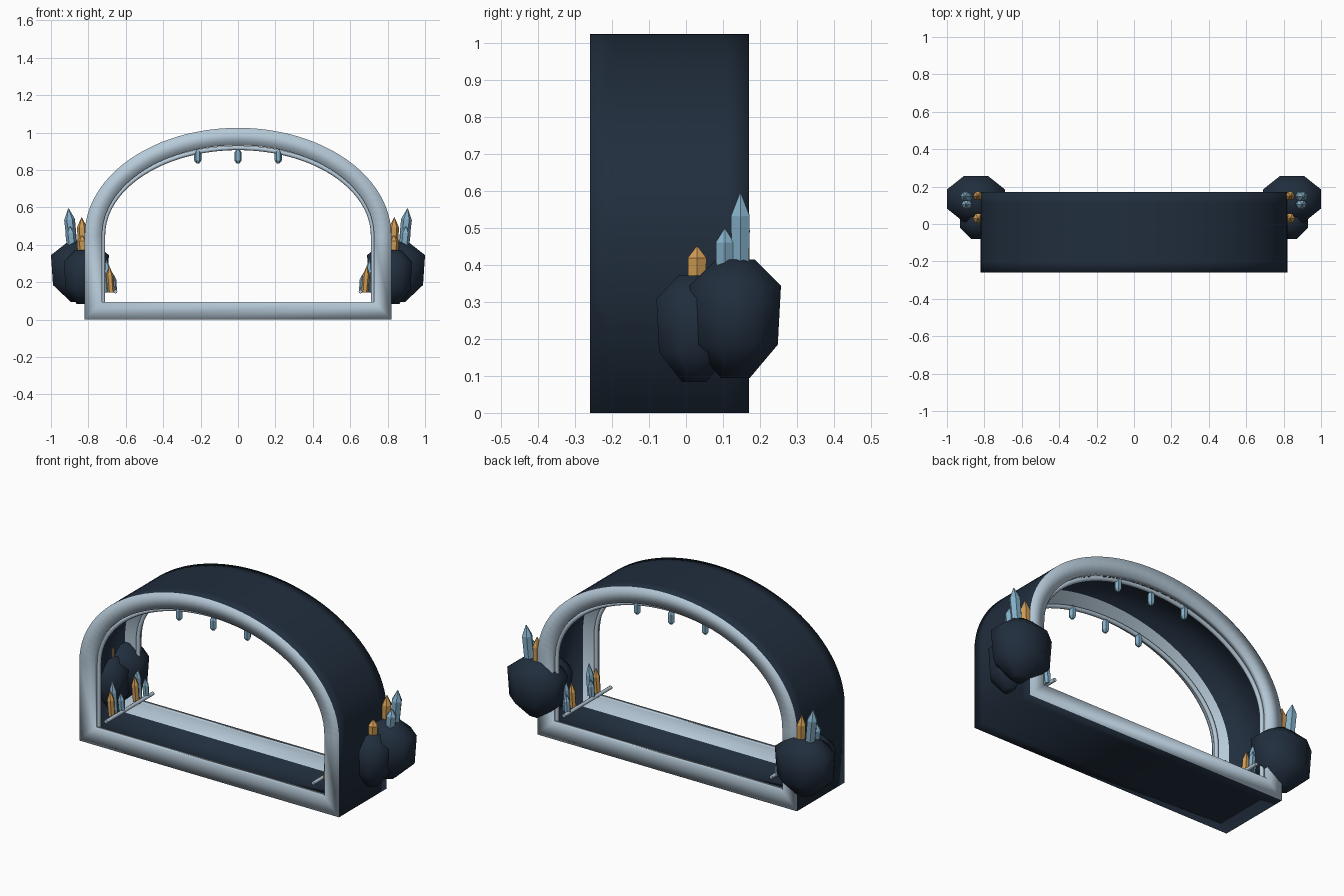
import bpy, bmesh, math
from mathutils import Matrix

old = bpy.data.objects.get("Cube")
if old:
    bpy.data.objects.remove(old)


def material(name, rgb):
    m = bpy.data.materials.new(name)
    m.use_nodes = True
    m.diffuse_color = (*rgb, 1)
    m.node_tree.nodes["Principled BSDF"].inputs["Base Color"].default_value = (*rgb, 1)
    return m


NAVY = material("dark_navy_stone", (0.015, 0.027, 0.047))
STEEL = material("pale_steel", (0.47, 0.59, 0.69))
BLUE = material("ice_blue_crystal", (0.23, 0.43, 0.58))
AMBER = material("amber_crystal", (0.62, 0.33, 0.09))

HALF_WIDTH, SPRING, RISE = 0.82, 0.45, 0.575
FRONT, BACK = -0.26, 0.17


def finish(name, bm, mats, smooth):
    bmesh.ops.recalc_face_normals(bm, faces=bm.faces[:])
    for f in bm.faces:
        f.smooth = smooth
    mesh = bpy.data.meshes.new(name)
    bm.to_mesh(mesh)
    bm.free()
    for m in mats:
        mesh.materials.append(m)
    ob = bpy.data.objects.new(name, mesh)
    bpy.context.collection.objects.link(ob)


def arch_points(a, b, steps=48):
    """Half ellipse from the +x spring line over to the -x one."""
    return [(a * math.cos(math.pi * i / steps), SPRING + b * math.sin(math.pi * i / steps))
            for i in range(steps + 1)]


def closed_profile(inset):
    a = HALF_WIDTH - inset
    return [(a, inset)] + arch_points(a, RISE - inset) + [(-a, inset)]


# Thin arch shell with a raised rim at both openings, swept around the outline
def arch_shell():
    lip, wall, depth, band = 0.093, 0.012, 0.035, 0.06
    # inset, y, material of the strip that follows
    section = [(0, FRONT, 1), (lip, FRONT, 1), (lip, FRONT + depth, 1),
               (wall, FRONT + depth, 0), (wall, BACK - depth, 1),
               (lip, BACK - depth, 1), (lip, BACK, 1), (0, BACK, 0),
               (0, BACK - band, 0), (0, FRONT + band, 0)]
    bm = bmesh.new()
    rings = [[bm.verts.new((x, y, z)) for x, z in closed_profile(inset)]
             for inset, y, _ in section]
    for k, (_, _, mat) in enumerate(section):
        ra, rb = rings[k], rings[(k + 1) % len(rings)]
        for i in range(len(ra)):
            j = (i + 1) % len(ra)
            bm.faces.new((ra[i], ra[j], rb[j], rb[i])).material_index = mat
    finish("arch_shell", bm, [NAVY, STEEL], True)


def tube(name, points, radius):
    curve = bpy.data.curves.new(name, "CURVE")
    curve.dimensions = "3D"
    curve.bevel_depth = radius
    curve.bevel_resolution = 2
    curve.use_fill_caps = True
    spline = curve.splines.new("POLY")
    spline.points.add(len(points) - 1)
    for p, co in zip(spline.points, points):
        p.co = (*co, 1)
    curve.materials.append(STEEL)
    ob = bpy.data.objects.new(name, curve)
    bpy.context.collection.objects.link(ob)


def stack(levels, sides, turn=0.0):
    """Capped stack of regular polygons; levels are (height, radius)."""
    bm = bmesh.new()
    rings = []
    for h, r in levels:
        angles = [turn + math.tau * k / sides for k in range(sides)]
        rings.append([bm.verts.new((r * math.cos(t), r * math.sin(t), h)) for t in angles])
    for a, b in zip(rings, rings[1:]):
        for k in range(sides):
            j = (k + 1) % sides
            bm.faces.new((a[k], a[j], b[j], b[k]))
    bm.faces.new(rings[0])
    bm.faces.new(rings[-1])
    return bm


def crystal(name, base, height, radius, mat, lean=0.0, tip=0.25, double=False):
    """Six-sided prism with a pointed top, and a tapered bottom if double."""
    levels = [(0, 0.92), (1 - tip, 1.0), (1, 0.08)]
    if double:
        levels = [(0, 0.4), (tip, 1.0), (1 - tip, 1.0), (1, 0.4)]
    bm = stack([(h * height, r * radius) for h, r in levels], 6)
    bm.transform(Matrix.Translation(base) @ Matrix.Rotation(lean, 4, "Y"))
    finish(name, bm, [mat], False)


def rock(name, side, low, high):
    """Blunt eight-sided boulder filling the given box."""
    turn = math.pi / 8
    bm = stack([(0, 0.32), (0.28, 0.93), (0.78, 1.0), (1, 0.42)], 8, turn)
    reach = math.cos(turn)
    for v in bm.verts:
        share = ((v.co.x / reach + 1) / 2, (v.co.y / reach + 1) / 2, v.co.z)
        v.co = [lo + s * (hi - lo) for lo, hi, s in zip(low, high, share)]
        v.co.x *= side
    finish(name, bm, [NAVY], True)


arch_shell()

# Thin trim arches and hanging crystals at both openings
for end, y in (("front", FRONT + 0.038), ("back", BACK - 0.038)):
    foot = HALF_WIDTH - 0.098
    arc = [(x, y, z) for x, z in arch_points(foot, RISE - 0.107)]
    tube(end + "_trim_arch", [(foot, y, 0.09)] + arc + [(-foot, y, 0.09)], 0.012)
    for n, x in enumerate((-0.215, 0, 0.215)):
        crystal(f"{end}_hanging_crystal_{n}", (x, y, 0.835), 0.075, 0.019, BLUE,
                tip=0.2, double=True)

for label, s in (("left", 1), ("right", -1)):
    # Boulders pushed through the arch walls
    rock(label + "_large_rock", s, (0.69, 0.01, 0.095), (1.0, 0.257, 0.415))
    rock(label + "_small_rock", s, (0.73, -0.08, 0.083), (0.93, 0.125, 0.372))

    # Crystals growing from the boulders: x, y, base, height, radius, colour, lean
    for n, (x, y, z, h, r, m, lean) in enumerate([
            (0.883, 0.147, 0.36, 0.234, 0.029, BLUE, 0.1),
            (0.885, 0.105, 0.36, 0.138, 0.028, BLUE, 0.1),
            (0.83, 0.15, 0.34, 0.205, 0.026, AMBER, 0.03),
            (0.83, 0.03, 0.33, 0.12, 0.029, AMBER, 0.03)]):
        crystal(f"{label}_rock_crystal_{n}", (s * x, y, z), h, r, m, lean=s * lean)

    # Floor rail inside the arch
    tube(label + "_floor_rail", [(s * 0.655, FRONT + 0.002, 0.15),
                                 (s * 0.655, BACK - 0.002, 0.15)], 0.01)

    # Crystal clusters standing along the rail
    for c, cy in enumerate((-0.145, 0.075)):
        for n, (x, dy, h, r, m) in enumerate([
                (0.69, 0.015, 0.178, 0.022, BLUE),
                (0.678, -0.025, 0.14, 0.02, AMBER),
                (0.663, 0.045, 0.105, 0.018, BLUE)]):
            crystal(f"{label}_cluster_{c}_crystal_{n}", (s * x, cy + dy, 0.145), h, r, m,
                    lean=s * 0.08, tip=0.35)
